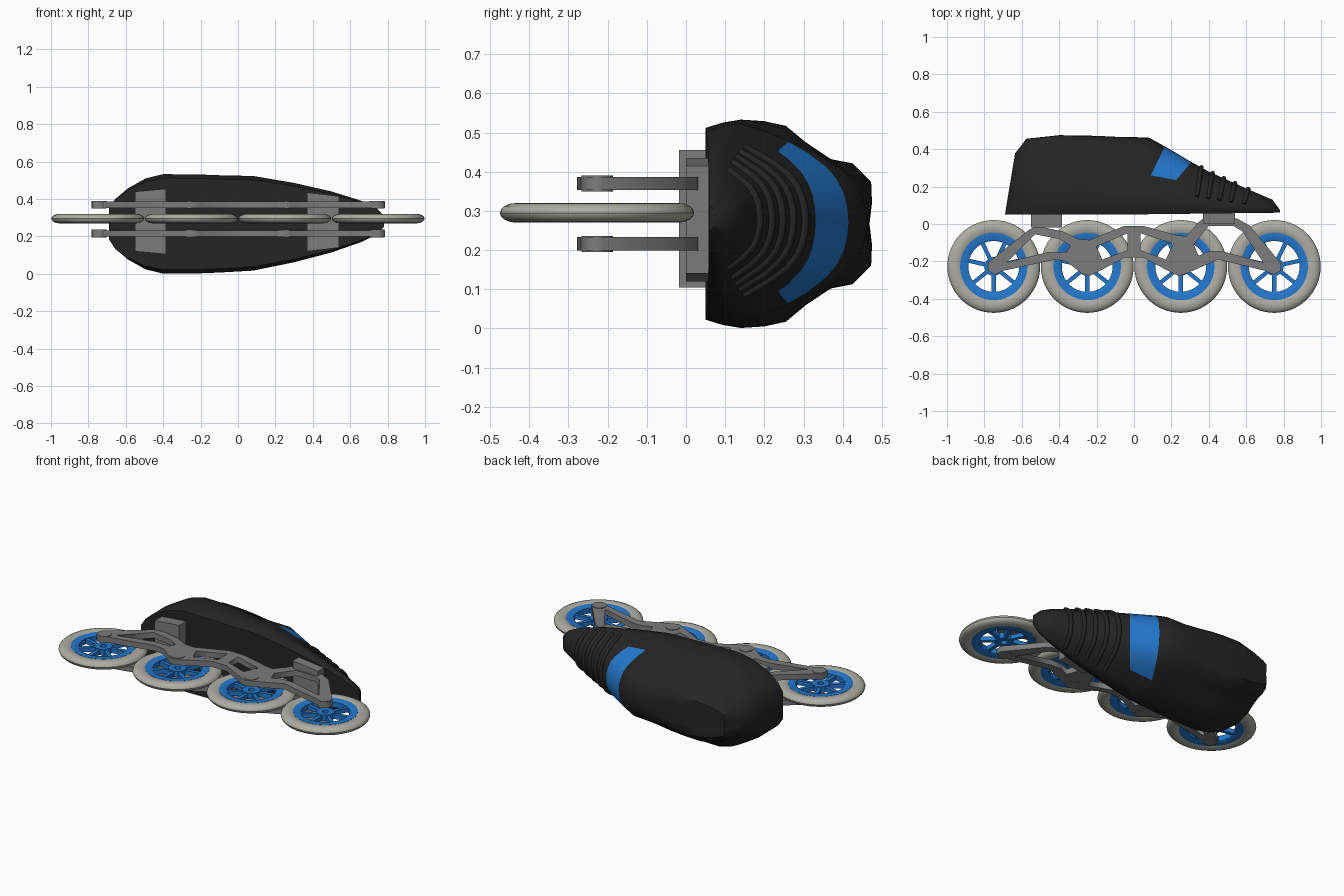
import bpy, bmesh, math
from mathutils import Vector, Matrix

if "Cube" in bpy.data.objects:
    bpy.data.objects.remove(bpy.data.objects["Cube"])

def material(name, col):
    m = bpy.data.materials.new(name)
    m.diffuse_color = (*col, 1)
    m.use_nodes = True
    m.node_tree.nodes["Principled BSDF"].inputs["Base Color"].default_value = m.diffuse_color
    return m

BLACK = material("boot black", (0.018, 0.018, 0.018))
BLUE = material("bright blue", (0.017, 0.19, 0.62))
GREY = material("frame grey", (0.2, 0.2, 0.2))
TYRE = material("tyre pale grey", (0.42, 0.42, 0.37))
WZ, WY = 0.295, -0.227          # wheel plane height and axle line
AXLES = (-0.75, -0.25, 0.25, 0.75)

def finish(bm, name, mats, angle=35):
    bmesh.ops.recalc_face_normals(bm, faces=bm.faces)
    me = bpy.data.meshes.new(name)
    bm.to_mesh(me)
    bm.free()
    ob = bpy.data.objects.new(name, me)
    bpy.context.collection.objects.link(ob)
    for m in mats:
        me.materials.append(m)
    bpy.ops.object.select_all(action='DESELECT')
    bpy.context.view_layer.objects.active = ob
    ob.select_set(True)
    bpy.ops.object.shade_smooth_by_angle(angle=math.radians(angle))
    return ob

def lathe(bm, prof, n=56):
    rings = [[bm.verts.new((r * math.cos(2 * math.pi * i / n), r * math.sin(2 * math.pi * i / n), z))
              for r, z in prof] for i in range(n)]
    k = len(prof)
    for i in range(n):
        a, b = rings[i], rings[(i + 1) % n]
        for j in range(k):
            bm.faces.new((a[j], b[j], b[(j + 1) % k], a[(j + 1) % k]))

def box(bm, lo, hi, rot=None):
    lo, hi = Vector(lo), Vector(hi)
    m = Matrix.Translation((lo + hi) / 2) @ Matrix.Diagonal((*(hi - lo), 1))
    bmesh.ops.create_cube(bm, size=1, matrix=(rot or Matrix()) @ m)

def interp(pts, x):
    if x <= pts[0][0]:
        return pts[0][1]
    for (a, p), (b, q) in zip(pts, pts[1:]):
        if x <= b:
            return p + (q - p) * (x - a) / (b - a)
    return pts[-1][1]

# --- wheels: tyre, rim with spokes ---
bm = bmesh.new()
half = [(0.178, 0.018), (0.186, 0.022), (0.205, 0.025), (0.222, 0.0235), (0.237, 0.017), (0.245, 0.009)]
lathe(bm, half + [(0.248, 0)] + [(r, -z) for r, z in reversed(half)])
tyre = finish(bm, "tyre_1", [TYRE])
bm = bmesh.new()
lathe(bm, [(0.136, -0.016), (0.142, -0.02), (0.18, -0.02), (0.18, 0.02), (0.142, 0.02), (0.136, 0.016)])
lathe(bm, [(0.018, -0.018), (0.05, -0.018), (0.05, 0.018), (0.018, 0.018)], 28)
for i in range(7):
    box(bm, (0.045, -0.011, -0.013), (0.14, 0.011, 0.013), Matrix.Rotation(math.tau * (i + 0.25) / 7, 4, 'Z'))
rim = finish(bm, "rim_1", [BLUE])
for src, base in ((tyre, "tyre"), (rim, "rim")):
    src.location = (AXLES[0], WY, WZ)
    for i in range(1, 4):
        ob = src.copy()
        ob.name = f"{base}_{i + 1}"
        ob.location.x = AXLES[i]
        bpy.context.collection.objects.link(ob)

# --- truss frame: outline with windows, extruded ---
OUTER = [(-0.78, -0.25), (-0.745, -0.27), (-0.70, -0.25), (-0.42, -0.19), (-0.36, -0.20), (-0.28, -0.265),
         (-0.24, -0.278), (-0.2, -0.26), (-0.05, -0.18), (0.05, -0.18), (0.2, -0.26), (0.24, -0.278),
         (0.28, -0.265), (0.45, -0.19), (0.70, -0.25), (0.745, -0.27), (0.785, -0.25), (0.785, -0.21),
         (0.62, -0.01), (0.55, 0.03), (0.37, 0.03), (0.345, 0.01), (0.28, -0.065), (0.23, -0.06),
         (0.05, -0.01), (-0.05, -0.01), (-0.24, -0.085), (-0.3, -0.08), (-0.38, -0.04), (-0.52, -0.01),
         (-0.56, -0.03), (-0.78, -0.205)]
HOLES = [[(-0.68, -0.205), (-0.53, -0.055), (-0.40, -0.08), (-0.34, -0.115), (-0.36, -0.15), (-0.46, -0.15)],
         [(-0.2, -0.12), (-0.035, -0.05), (-0.035, -0.14), (-0.17, -0.19)],
         [(0.035, -0.05), (0.21, -0.105), (0.17, -0.19), (0.035, -0.14)],
         [(0.40, -0.01), (0.53, -0.01), (0.58, -0.04), (0.69, -0.205), (0.47, -0.145), (0.40, -0.145),
          (0.345, -0.17), (0.32, -0.11)]]
for name, z in (("frame_rail_lower", 0.216), ("frame_rail_upper", 0.370)):
    cu = bpy.data.curves.new(name, 'CURVE')
    cu.dimensions, cu.fill_mode, cu.extrude = '2D', 'BOTH', 0.017
    for loop in [OUTER] + HOLES:
        sp = cu.splines.new('POLY')
        sp.points.add(len(loop) - 1)
        for p, (x, y) in zip(sp.points, loop):
            p.co = (x, y, 0, 1)
        sp.use_cyclic_u = True
    cu.materials.append(GREY)
    ob = bpy.data.objects.new(name, cu)
    ob.location.z = z
    bpy.context.collection.objects.link(ob)
    bpy.ops.object.select_all(action='DESELECT')
    bpy.context.view_layer.objects.active = ob
    ob.select_set(True)
    bpy.ops.object.convert(target='MESH')
    # axle bosses
    bm = bmesh.new()
    for x in AXLES:
        bmesh.ops.create_cone(bm, cap_ends=True, segments=24, radius1=0.04, radius2=0.04, depth=0.041,
                              matrix=Matrix.Translation((x * 0.99, WY, z)))
    finish(bm, name.replace("rail", "bosses"), [GREY])

# --- mounting plates under the boot ---
for name, x0, x1, y0, y1, z0, z1, s in (("rear_mount", -0.55, -0.385, -0.018, 0.055, 0.105, 0.455, 0.015),
                                        ("front_mount", 0.37, 0.54, 0.0, 0.06, 0.12, 0.435, -0.02)):
    bm = bmesh.new()
    box(bm, (x0, y0, z0), (x1, y1, z1))
    for v in bm.verts:      # slanted ends
        if (v.co.x < (x0 + x1) / 2) == (s > 0):
            v.co.z += abs(s) * (1 if v.co.z < 0.28 else -1)
    finish(bm, name, [GREY])

# --- boot: lofted cross sections ---
WIDTH = [(-0.69, 0.09), (-0.66, 0.14), (-0.6, 0.19), (-0.5, 0.243), (-0.4, 0.266), (-0.2, 0.264), (0.08, 0.253),
         (0.3, 0.212), (0.5, 0.163), (0.66, 0.11), (0.74, 0.07), (0.78, 0.03)]
TOP = [(-0.69, 0.38), (-0.64, 0.458), (-0.4, 0.477), (-0.2, 0.474), (0.08, 0.462), (0.2, 0.395), (0.3, 0.335),
       (0.4, 0.28), (0.5, 0.235), (0.6, 0.19), (0.74, 0.13), (0.78, 0.075)]
HEEL = [(0.92, 0), (0.97, 0.1), (1, 0.21), (0.985, 0.35), (0.94, 0.48), (0.78, 0.6), (0.62, 0.75),
        (0.58, 0.88), (0.4, 0.99), (0.2, 0.995), (0, 0.98)]
TOE = [(0.92, 0), (0.97, 0.1), (1, 0.2), (0.93, 0.35), (0.83, 0.5), (0.72, 0.66), (0.58, 0.81),
       (0.45, 0.9), (0.3, 0.96), (0.15, 0.99), (0, 1)]
N = len(HEEL)

def section_point(x, i):
    """Boot surface at station x, ring index 0..2N-2."""
    side, k = (1, i) if i < N else (-1, 2 * N - 2 - i)
    t = min(1, max(0, (x + 0.35) / 0.45))
    t = t * t * (3 - 2 * t)
    u = HEEL[k][0] * (1 - t) + TOE[k][0] * t
    v = HEEL[k][1] * (1 - t) + TOE[k][1] * t
    b = 0.05 + 0.012 * max(0, x + 0.1)
    y = b + v * (interp(TOP, x) - b)
    lean = 0.165 * (y - b) * min(1, max(0, (-0.4 - x) / 0.25))
    zc = 0.267 + 0.014 * min(1, max(0, (x + 0.1) / 0.8))
    return Vector((x + lean, y, zc + side * u * interp(WIDTH, x)))

bm = bmesh.new()
stations = sorted({x for x, _ in WIDTH + TOP} | {-0.675, -0.63, -0.55, -0.45, -0.3, -0.1, 0, 0.14, 0.25, 0.35, 0.45})
rings = [[bm.verts.new(section_point(x, i)) for i in range(2 * N - 1)] for x in stations]
for a, b in zip(rings, rings[1:]):
    for i in range(2 * N - 1):
        j = (i + 1) % (2 * N - 1)
        bm.faces.new((a[i], a[j], b[j], b[i]))
bm.faces.new(rings[0])
bm.faces.new(rings[-1])
# blue instep band cut by three planes
PLANES = [(Vector((0.09, 0.26, 0)), Vector((0.155, -0.075, 0))),
          (Vector((0.225, 0.235, 0)), Vector((-0.1, 0.085, 0))),
          (Vector((0.09, 0.26, 0)), Vector((0.025, 0.135, 0)))]
for co, no in PLANES:
    bmesh.ops.bisect_plane(bm, geom=bm.verts[:] + bm.edges[:] + bm.faces[:], plane_co=co, plane_no=no)
for f in bm.faces:
    c = f.calc_center_median()
    f.material_index = int(all((c - co).dot(no) > 0 for co, no in PLANES))
finish(bm, "boot", [BLACK, BLUE], 40)

# --- raised folds over the toe ---
for n, x0 in enumerate((0.36, 0.42, 0.48, 0.54, 0.61)):
    cu = bpy.data.curves.new(f"toe_fold_{n + 1}", 'CURVE')
    cu.dimensions, cu.bevel_depth, cu.bevel_resolution = '3D', 0.013, 2
    cu.use_fill_caps = True
    sp = cu.splines.new('POLY')
    idx = range(3, 2 * N - 4)
    sp.points.add(len(idx) - 1)
    for p, i in zip(sp.points, idx):
        d = abs(i - (N - 1)) / (N - 1)
        p.co = (*section_point(x0 - 0.05 * d * d, i), 1)
        p.radius = 1 - 0.6 * d ** 3
    cu.materials.append(BLACK)
    ob = bpy.data.objects.new(cu.name, cu)
    bpy.context.collection.objects.link(ob)
    bpy.ops.object.select_all(action='DESELECT')
    bpy.context.view_layer.objects.active = ob
    ob.select_set(True)
    bpy.ops.object.convert(target='MESH')
    bpy.ops.object.shade_smooth_by_angle(angle=math.radians(50))
